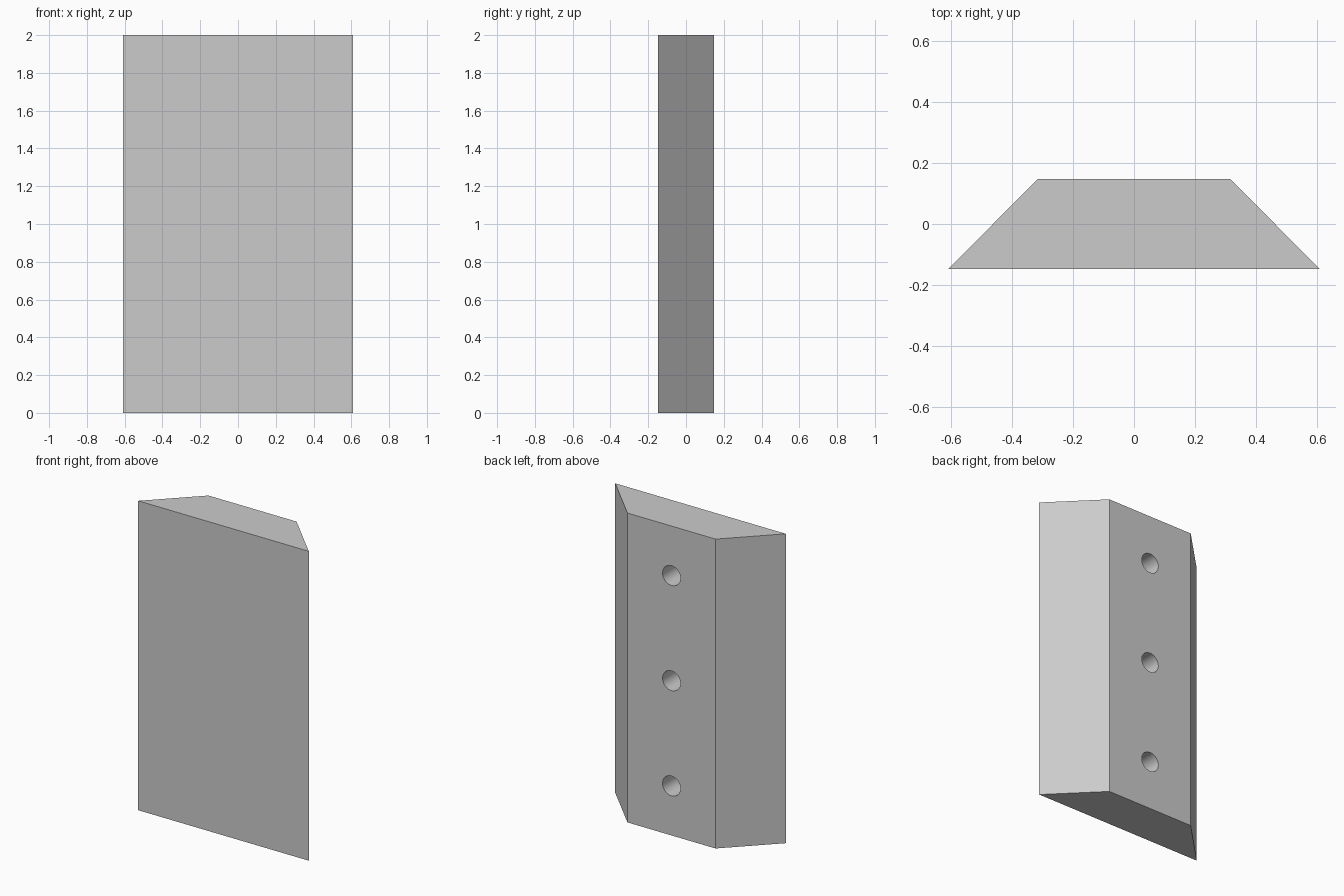
import bpy, bmesh, math

cube = bpy.data.objects.get("Cube")
if cube:
    bpy.data.objects.remove(cube, do_unlink=True)

HEIGHT = 2.0
FRONT_HALF, BACK_HALF = 0.61, 0.315
HALF_DEPTH = 0.148
HOLE_RADIUS, HOLE_DEPTH = 0.064, 0.2
HOLE_HEIGHTS = (0.32, 1.0, 1.68)

# Plain grey material
grey = bpy.data.materials.new("plain grey")
grey.use_nodes = True
colour = (0.6, 0.6, 0.6, 1)
grey.diffuse_color = colour
grey.node_tree.nodes["Principled BSDF"].inputs["Base Color"].default_value = colour

# Block: trapezoid profile extruded upwards
bm = bmesh.new()
profile = [(-FRONT_HALF, -HALF_DEPTH), (FRONT_HALF, -HALF_DEPTH),
           (BACK_HALF, HALF_DEPTH), (-BACK_HALF, HALF_DEPTH)]
base = bm.faces.new([bm.verts.new((x, y, 0)) for x, y in profile])
top = bmesh.ops.extrude_face_region(bm, geom=[base])["geom"]
bmesh.ops.translate(bm, vec=(0, 0, HEIGHT),
                    verts=[v for v in top if isinstance(v, bmesh.types.BMVert)])
bmesh.ops.recalc_face_normals(bm, faces=bm.faces)
mesh = bpy.data.meshes.new("bevelled_block")
bm.to_mesh(mesh)
bm.free()
mesh.materials.append(grey)
block = bpy.data.objects.new("bevelled_block", mesh)
bpy.context.collection.objects.link(block)

# Blind screw holes drilled into the back face
for z in HOLE_HEIGHTS:
    bpy.ops.mesh.primitive_cylinder_add(
        vertices=48, radius=HOLE_RADIUS, depth=2 * HOLE_DEPTH,
        location=(0, HALF_DEPTH, z), rotation=(math.pi / 2, 0, 0))
    cutter = bpy.context.object
    cutter.name = "hole_cutter"
    cutter.hide_render = True
    cutter.data.materials.append(grey)
    cut = block.modifiers.new("screw_hole", 'BOOLEAN')
    cut.operation = 'DIFFERENCE'
    cut.solver = 'EXACT'
    cut.object = cutter
    bpy.ops.object.select_all(action='DESELECT')
    block.select_set(True)
    bpy.context.view_layer.objects.active = block
    bpy.ops.object.modifier_apply(modifier=cut.name)
    bpy.data.objects.remove(cutter, do_unlink=True)

# Smooth hole walls, crisp block edges
bpy.ops.object.shade_smooth_by_angle(angle=math.radians(30))
